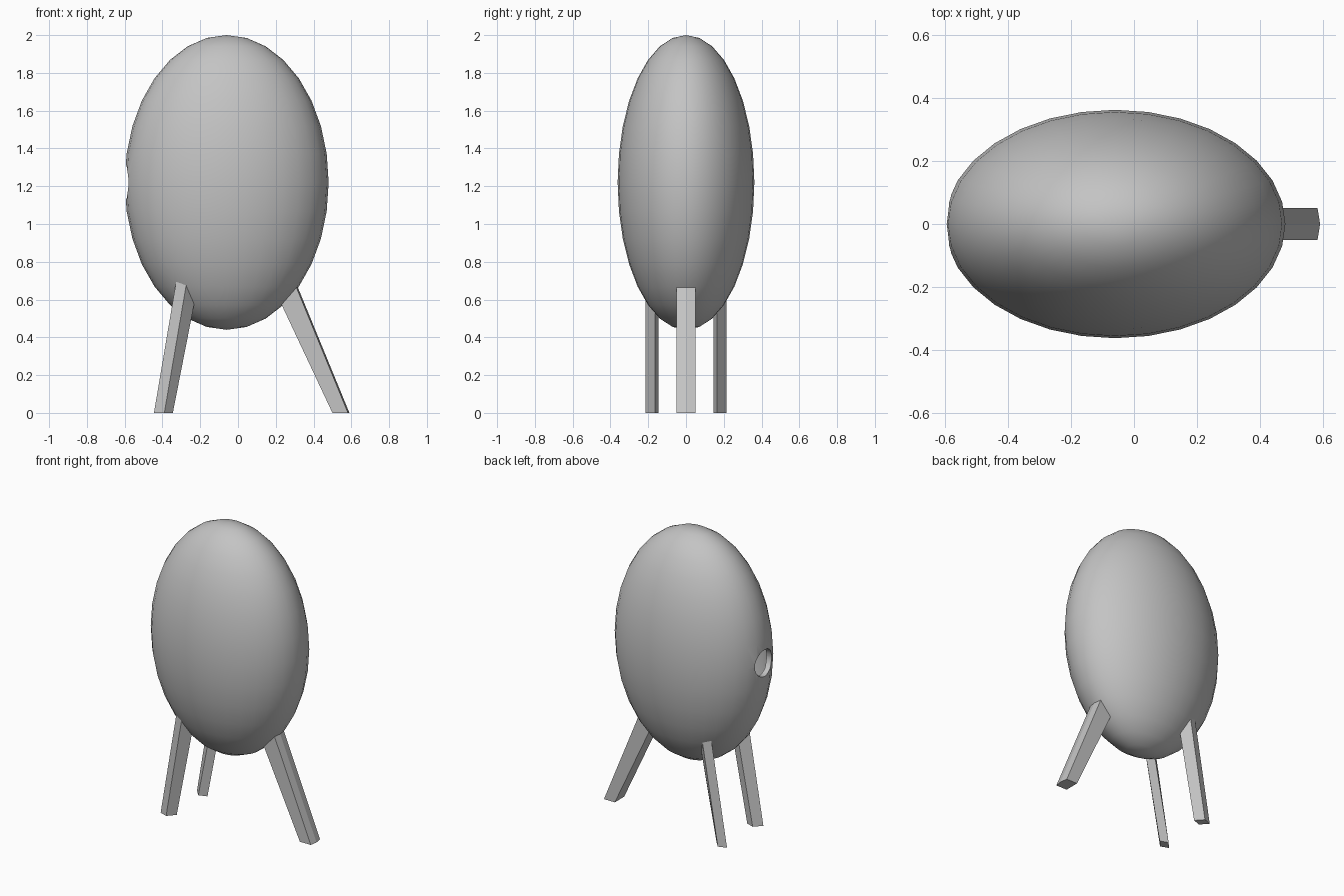
import bpy
import bmesh

cube = bpy.data.objects.get("Cube")
if cube:
    bpy.data.objects.remove(cube, do_unlink=True)

CENTRE = (-0.06, 0, 1.22)
RADII = (0.54, 0.362, 0.78)
LEG_TOP = 0.72

grey = bpy.data.materials.new("plain grey")
grey.use_nodes = True
colour = (0.55, 0.55, 0.55, 1)
grey.diffuse_color = colour
grey.node_tree.nodes["Principled BSDF"].inputs["Base Color"].default_value = colour


def make_object(name, bm):
    bmesh.ops.recalc_face_normals(bm, faces=bm.faces)
    mesh = bpy.data.meshes.new(name)
    bm.to_mesh(mesh)
    bm.free()
    mesh.materials.append(grey)
    obj = bpy.data.objects.new(name, mesh)
    bpy.context.collection.objects.link(obj)
    return obj


def leg(name, section, mirror=1):
    """Leaning post; section rows are x, y on the floor and inward lean."""
    bm = bmesh.new()
    foot, top = [], []
    for x, y, lean in section:
        foot.append(bm.verts.new((x, y * mirror, 0)))
        top.append(bm.verts.new((x + lean * LEG_TOP, y * mirror, LEG_TOP)))
    bm.faces.new(foot)
    bm.faces.new(top)
    for i in range(len(foot)):
        j = (i + 1) % len(foot)
        bm.faces.new((foot[i], foot[j], top[j], top[i]))
    return make_object(name, bm)


# Hollow egg-shaped body
bm = bmesh.new()
bmesh.ops.create_uvsphere(bm, u_segments=32, v_segments=16, radius=1)
bmesh.ops.scale(bm, vec=RADII, verts=bm.verts)
bmesh.ops.translate(bm, vec=CENTRE, verts=bm.verts)
body = make_object("body_shell", bm)
shell = body.modifiers.new("wall", 'SOLIDIFY')
shell.thickness = 0.035
shell.offset = -1

# Round opening in the side
bpy.ops.mesh.primitive_cylinder_add(vertices=32, radius=0.09, depth=0.3,
                                    location=(-0.6, 0, CENTRE[2]),
                                    rotation=(0, 1.5708, 0))
cutter = bpy.context.object
cutter.name = "opening_cutter"
cutter.data.materials.append(grey)
cutter.hide_render = True
hole = body.modifiers.new("opening", 'BOOLEAN')
hole.operation = 'DIFFERENCE'
hole.solver = 'EXACT'
hole.object = cutter

bpy.ops.object.select_all(action='DESELECT')
body.select_set(True)
bpy.context.view_layer.objects.active = body
for name in ("wall", "opening"):
    bpy.ops.object.modifier_apply(modifier=name)
bpy.data.objects.remove(cutter, do_unlink=True)
bpy.ops.object.shade_smooth_by_angle(angle=0.6)

# Single ridged leg on the left, a mirrored pair on the right
leg("left_leg", [(0.50, -0.05, -0.47), (0.582, -0.05, -0.411), (0.59, 0, -0.411),
                 (0.582, 0.05, -0.411), (0.50, 0.05, -0.47)])
pair = [(-0.445, -0.195, 0.169), (-0.39, -0.215, 0.171),
        (-0.345, -0.165, 0.196), (-0.40, -0.145, 0.194)]
leg("right_front_leg", pair)
leg("right_back_leg", pair, mirror=-1)
